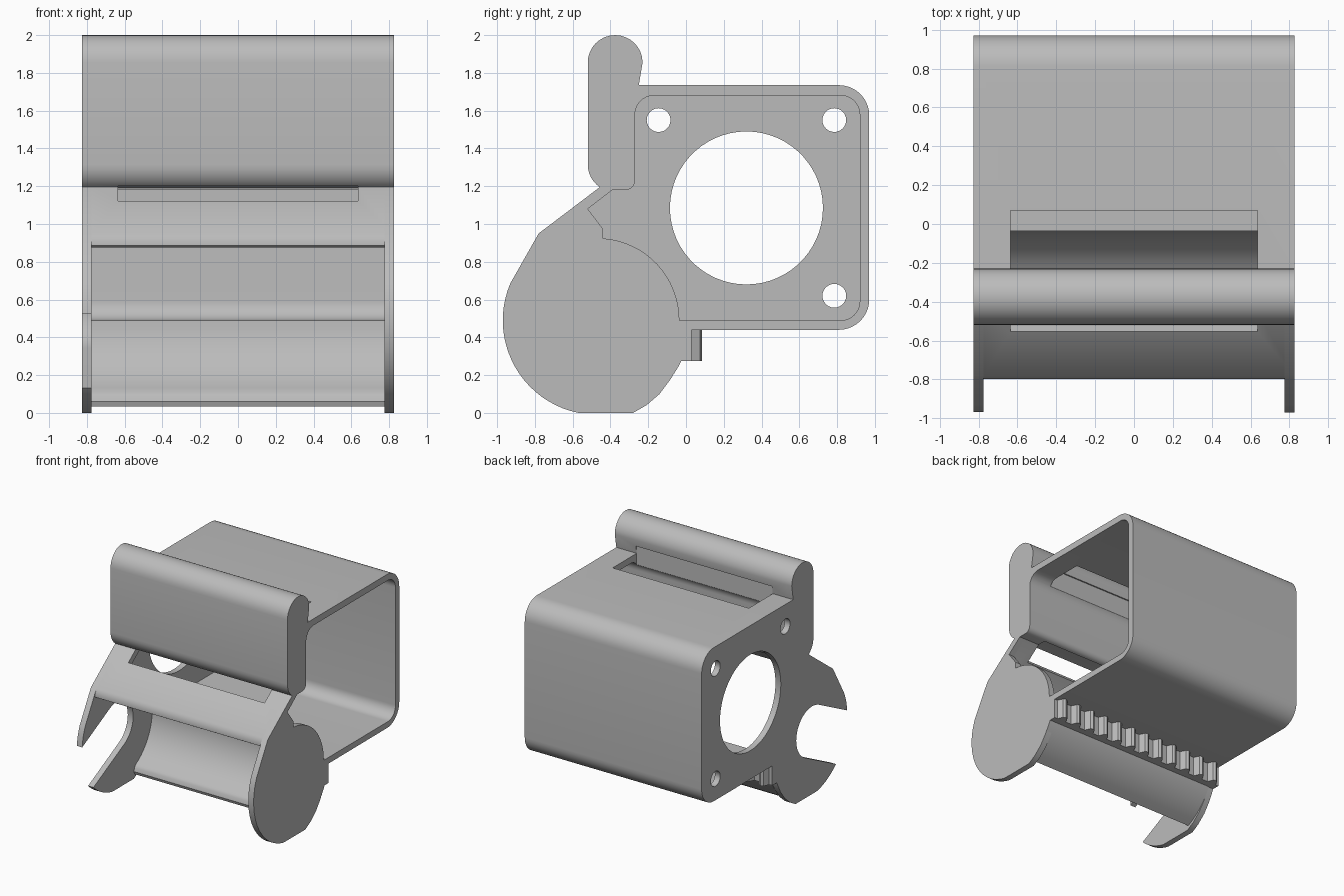
import bpy, bmesh
from math import sin, cos, radians, pi

if "Cube" in bpy.data.objects:
    bpy.data.objects.remove(bpy.data.objects["Cube"])

grey = bpy.data.materials.new("plain_grey")
grey.use_nodes = True
colour = (0.5, 0.5, 0.5, 1)
grey.diffuse_color = colour
grey.node_tree.nodes["Principled BSDF"].inputs["Base Color"].default_value = colour

HALF, WALL = 0.825, 0.05
INSIDE = HALF - WALL


def arc(cy, cz, r, a0, a1, n=10):
    """Points along an arc, angles in degrees."""
    angles = [radians(a0 + (a1 - a0) * i / n) for i in range(n + 1)]
    return [(cy + r * cos(a), cz + r * sin(a)) for a in angles]


def prism(name, points, lo, hi, axis="x"):
    """Extrude a closed profile along x (points are y, z) or z (points are x, y)."""
    bm = bmesh.new()
    place = (lambda p: (lo, *p)) if axis == "x" else (lambda p: (*p, lo))
    face = bm.faces.new([bm.verts.new(place(p)) for p in points])
    new = bmesh.ops.extrude_face_region(bm, geom=[face])["geom"]
    shift = (hi - lo, 0, 0) if axis == "x" else (0, 0, hi - lo)
    bmesh.ops.translate(bm, vec=shift, verts=[v for v in new if isinstance(v, bmesh.types.BMVert)])
    bmesh.ops.recalc_face_normals(bm, faces=bm.faces)
    mesh = bpy.data.meshes.new(name)
    bm.to_mesh(mesh)
    bm.free()
    mesh.materials.append(grey)
    obj = bpy.data.objects.new(name, mesh)
    bpy.context.collection.objects.link(obj)
    return obj


def activate(obj):
    bpy.ops.object.select_all(action="DESELECT")
    obj.select_set(True)
    bpy.context.view_layer.objects.active = obj


def cut(obj, points, lo, hi):
    """Cut a prism out of a part."""
    cutter = prism("cutter", points, lo, hi)
    cutter.hide_render = True
    mod = obj.modifiers.new("cut", "BOOLEAN")
    mod.operation, mod.solver, mod.object = "DIFFERENCE", "EXACT", cutter
    activate(obj)
    bpy.ops.object.modifier_apply(modifier=mod.name)
    bpy.data.objects.remove(cutter)


def rect(y0, y1, z0, z1):
    return [(y0, z0), (y1, z0), (y1, z1), (y0, z1)]


# Outline pieces shared by the parts, as (y, z)
CY, CZ = -0.47, 0.49
grip = (arc(-0.375, 1.315, 0.145, 236, 180, 6)
        + arc(-0.375, 1.855, 0.145, 180, 0, 16) + [(-0.25, 1.735)])
box_outer = arc(0.81, 1.575, 0.16, 90, 0) + arc(0.81, 0.6, 0.16, 0, -90)
box_inner = (arc(0.82, 0.59, 0.1, -90, 0) + arc(0.82, 1.58, 0.1, 0, 90)
             + arc(-0.17, 1.58, 0.1, 90, 180) + arc(-0.32, 1.23, 0.05, 0, -90, 6))
disc_front = [(-0.78, 0.95)] + [(y, max(z, 0)) for y, z in arc(CY, CZ, 0.5, 157, 263, 22)]
disc_back = [(-0.28, 0), (-0.21, 0.04), (-0.14, 0.1), (-0.08, 0.18), (-0.03, 0.275)]

# Casing: grip, box walls, sloping visor and lower trough in one section
visor_end = [(-0.745, 0.912), (-0.765, 0.882), (-0.78, 0.875), (-0.797, 0.885), (-0.797, 0.91), (-0.78, 0.95)]
trough_outer = arc(CY, CZ, 0.495, -6, -64)
trough_lip = [(-0.27, 0.035), (-0.28, 0.06), (-0.272, 0.09)]
trough_inner = arc(CY, CZ, 0.435, -61, 0)
casing = prism("casing", grip + box_outer + trough_outer + trough_lip + trough_inner
               + box_inner + [(-0.39, 1.18)] + visor_end, -INSIDE, HALF)

# Strap slot behind the grip and window below it
cut(casing, rect(-0.25, 0.07, 1.55, 1.8), -0.635, 0.635)
cut(casing, [(-0.555, 1.122), (-0.50, 1.05), (-0.32, 1.1), (-0.32, 1.19), (-0.45, 1.203), (-0.5, 1.2)],
    -0.635, 0.635)

# Mounting plate with motor opening, screw holes and open shaft fork
mount = prism("mounting_plate", grip + box_outer + [(0.0, 0.44)] + disc_back[::-1]
              + disc_front[::-1], -HALF, -INSIDE)
cut(mount, arc(0.32, 1.085, 0.405, 0, 354, 59), -1, -0.7)
for y, z in ((-0.145, 1.55), (0.785, 1.55), (0.785, 0.62)):
    cut(mount, arc(y, z, 0.063, 0, 345, 23), -1, -0.7)
back = arc(-0.5, 0.53, 0.21, 297, 477, 20)
reach = (0.8 * cos(radians(207)), 0.8 * sin(radians(207)))
mouth = [(p[0] + reach[0], p[1] + reach[1]) for p in (back[-1], back[0])]
cut(mount, back + mouth, -1, -0.7)

# Closed disc plate on the open side
disc = prism("disc_plate", [(-0.45, 1.2)] + disc_front + disc_back + [(-0.035, 0.44)]
             + arc(CY, CZ, 0.435, 0, 86, 16)
             + [(-0.44, 0.975), (-0.52, 1.08), (-0.39, 1.18)], INSIDE, HALF)

# Toothed rail under the box
TEETH = 12
pitch = 2 * HALF / TEETH
rail = [(-HALF, -0.035)]
for i in range(TEETH):
    x = -HALF + i * pitch
    rail += [(x, 0.03), (x + pitch * 0.2, 0.03), (x + pitch * 0.35, 0.075),
             (x + pitch * 0.5, 0.085), (x + pitch * 0.65, 0.075), (x + pitch * 0.8, 0.03)]
rail += [(HALF, 0.03), (HALF, -0.035)]
teeth = prism("toothed_rail", rail, 0.275, 0.45, "z")

for obj in (casing, mount, disc, teeth):
    activate(obj)
    bpy.ops.object.shade_smooth_by_angle(angle=pi / 6)
